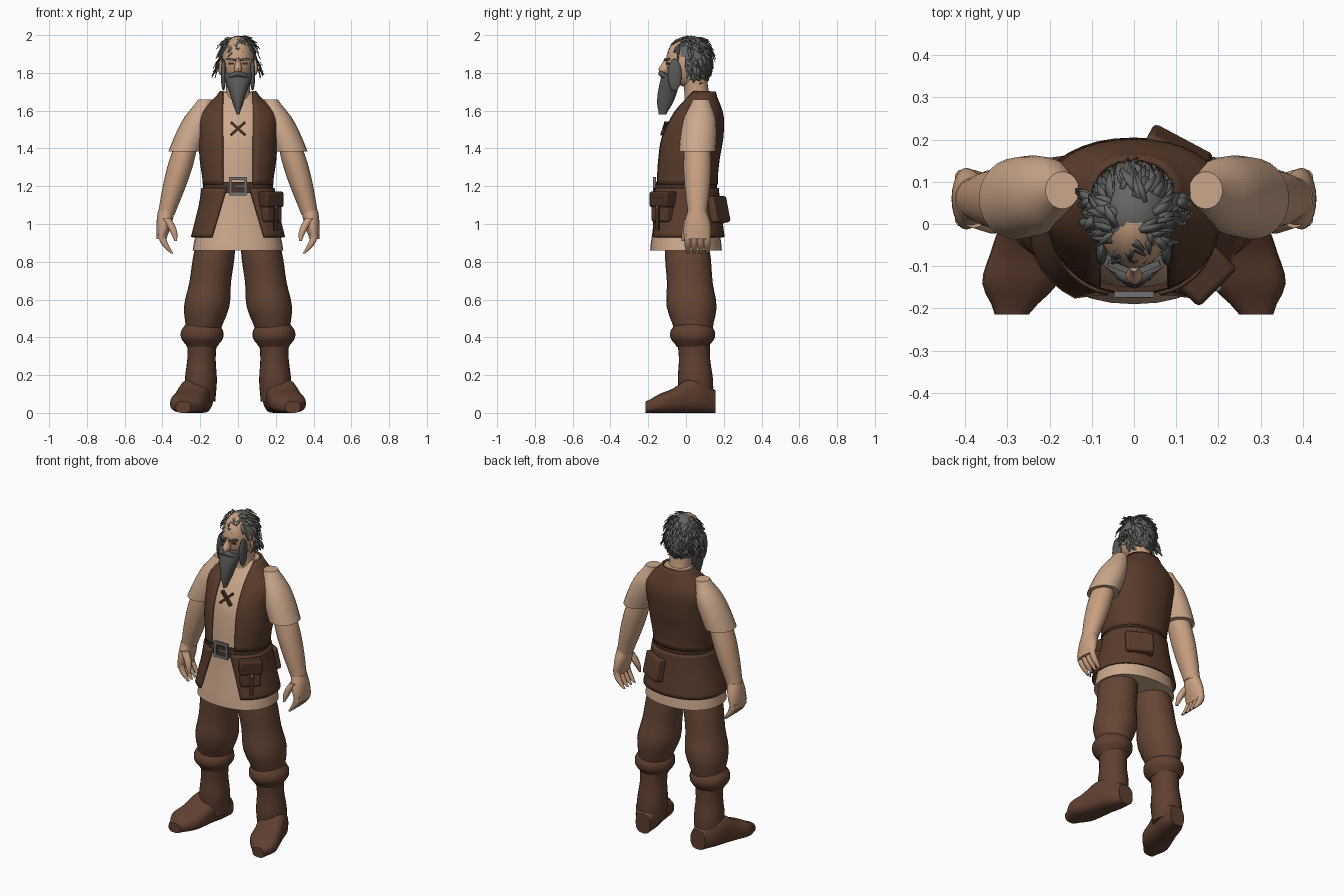
import bpy, bmesh, math, random
from mathutils import Vector

old = bpy.data.objects.get("Cube")
if old:
    bpy.data.objects.remove(old, do_unlink=True)


def material(name, *rgb):
    mat = bpy.data.materials.new(name)
    mat.use_nodes = True
    mat.diffuse_color = (*rgb, 1)
    mat.node_tree.nodes["Principled BSDF"].inputs["Base Color"].default_value = (*rgb, 1)
    return mat


SKIN = material("skin", .58, .35, .22)
LINEN = material("linen", .6, .39, .26)
LEATHER = material("vest_leather", .1, .045, .025)
CLOTH = material("trouser_brown", .13, .06, .035)
BOOT = material("boot_brown", .115, .05, .03)
DARK = material("dark_leather", .065, .03, .017)
HAIR = material("grey_hair", .13, .13, .125)
BEARD = material("grey_beard", .1, .1, .097)
METAL = material("buckle_metal", .17, .17, .18)

X, Y, Z = Vector((1, 0, 0)), Vector((0, 1, 0)), Vector((0, 0, 1))


def sample(values, f):
    """Smooth curve through evenly spaced values, with f from 0 to 1."""
    last = len(values) - 1
    i = max(0, min(int(f * last), last - 1))
    t = f * last - i
    a, b, c, d = (values[max(0, min(k, last))] for k in range(i - 1, i + 3))
    return b + t * ((c - a) + t * ((a + a - 5 * b + 4 * c - d) + t * (3 * (b - c) + d - a))) / 2


def finish(obj, mat, mirror=False, thickness=0, bevel=0):
    """Material, smooth shading with sharp edges, and modifiers."""
    obj.data.materials.append(mat)
    bpy.ops.object.select_all(action='DESELECT')
    obj.select_set(True)
    bpy.context.view_layer.objects.active = obj
    bpy.ops.object.shade_smooth_by_angle(angle=math.radians(45))
    if thickness:
        solid = obj.modifiers.new("Thickness", 'SOLIDIFY')
        solid.thickness = thickness
        solid.offset = 0
    if bevel:
        edge = obj.modifiers.new("Bevel", 'BEVEL')
        edge.width = bevel
        edge.segments = 2
    if mirror:
        obj.modifiers.new("Mirror", 'MIRROR')


def from_bmesh(name, bm):
    bmesh.ops.recalc_face_normals(bm, faces=bm.faces)
    mesh = bpy.data.meshes.new(name)
    bm.to_mesh(mesh)
    bm.free()
    obj = bpy.data.objects.new(name, mesh)
    bpy.context.collection.objects.link(obj)
    return obj


def skin(name, mat, rings, u=X, v=Y, sides=24, power=1, is_open=False, **kw):
    """Join rings (centre, width, depth, front opening angle) into a surface."""
    bm = bmesh.new()
    rows = []
    shape = lambda a: math.copysign(abs(a) ** power, a)
    for centre, width, depth, start in rings:
        angles = [start + 2 * (math.pi - start) * k / sides for k in range(sides + is_open)]
        rows.append([bm.verts.new(centre + u * width * shape(math.sin(t))
                                  - v * depth * shape(math.cos(t))) for t in angles])
    for a, b in zip(rows, rows[1:]):
        for k in range(sides):
            j = (k + 1) % len(a)
            bm.faces.new((a[k], a[j], b[j], b[k]))
    if not is_open:
        bm.faces.new(rows[0])
        bm.faces.new(rows[-1])
    finish(from_bmesh(name, bm), mat, **kw)


def limb(name, mat, start, end, widths, depths=None, aspect=1.1, bend=Vector(),
         flat=False, **kw):
    """A tapering tube; flat rests every ring on the ground."""
    depths = depths or [w * aspect for w in widths]
    start, end = Vector(start), Vector(end)
    steps = 3 * (len(widths) - 1)
    rings = []
    for k in range(steps + 1):
        f = k / steps
        centre = start.lerp(end, f) + bend * math.sin(f * math.pi)
        depth = sample(depths, f)
        if flat:
            centre.z = depth
        rings.append((centre, sample(widths, f), depth, 0))
    skin(name, mat, rings, **kw)


# Shared torso shape, evenly spaced from tunic hem to neck
HEM, NECK = .86, 1.7
WIDTH = (.24, .215, .185, .17, .185, .19, .19, .08)
DEPTH = (.19, .175, .16, .15, .15, .15, .12, .06)
SHIFT = (0, 0, 0, 0, .01, .03, .06, .08)


def garment(name, mat, low, high, grow, opening=None, steps=12, **kw):
    """A layer over the torso; opening gives its half width at a height."""
    rings = []
    for k in range(steps + 1):
        z = low + (high - low) * k / steps
        f = (z - HEM) / (NECK - HEM)
        width = sample(WIDTH, f) + grow
        start = math.asin(min(1, opening(z) / width) ** (1 / .9)) if opening else 0
        rings.append((Vector((0, sample(SHIFT, f), z)), width, sample(DEPTH, f) + grow, start))
    skin(name, mat, rings, sides=32, power=.9, is_open=bool(opening), **kw)


def place(name, mat, loc, rot, size, **kw):
    """Scale and turn the new primitive, keeping its origin at the centre line."""
    obj = bpy.context.object
    obj.name = name
    obj.location = loc
    obj.rotation_euler = [math.radians(a) for a in rot]
    obj.scale = size
    bpy.ops.object.transform_apply()
    finish(obj, mat, **kw)
    return obj


def box(name, mat, loc, size, rot=(0, 0, 0), **kw):
    bpy.ops.mesh.primitive_cube_add(size=1)
    return place(name, mat, loc, rot, size, **kw)


def ball(name, mat, loc, size, **kw):
    bpy.ops.mesh.primitive_uv_sphere_add(segments=24, ring_count=16)
    return place(name, mat, loc, (0, 0, 0), size, **kw)


# Trousers and boots
limb("trousers", CLOTH, (.11, 0, .95), (.185, .04, .43), (.1, .11, .11, .12, .09), mirror=True)
limb("boot_cuffs", BOOT, (.19, .035, .48), (.19, .035, .35), (.08, .11, .11, .08),
     aspect=1.05, mirror=True)
limb("boot_shafts", BOOT, (.19, .04, .4), (.2, .055, .06), (.08, .075, .085, .08), mirror=True)
limb("boot_feet", BOOT, (.19, .155, 0), (.29, -.215, 0), (.05, .08, .085, .09, .09, .04),
     (.06, .09, .09, .065, .05, .03), flat=True, v=Z, power=.75, mirror=True)

# Tunic, open vest, coat tails and belt
garment("tunic", LINEN, HEM, NECK, 0, steps=24)
garment("vest", LEATHER, 1.21, NECK, .012, lambda z: .08, steps=18, thickness=.012)
garment("coat_tails", LEATHER, .93, 1.19, .018, lambda z: .06 + .3 * (1.19 - z), thickness=.01)
garment("belt", DARK, 1.165, 1.222, .014, steps=2)

# Buckle and laces
for side in (-1, 1):
    box("buckle_side", METAL, (side * .04, -.167, 1.2), (.016, .014, .095))
    box("buckle_bar", METAL, (0, -.167, 1.2 + side * .04), (.09, .014, .016))
    box("lace", DARK, (0, -.114, 1.505), (.014, .02, .1), (-12, side * 48, 0))
box("buckle_prong", METAL, (.01, -.17, 1.2), (.06, .01, .012))

# Pouches at the left hip and behind
out = (X - Y).normalized()
hip = Vector((.168, -.12, 1.09))
turn = (0, 0, 45)
box("hip_pouch", LEATHER, hip, (.12, .075, .16), turn, bevel=.015)
box("hip_pouch_flap", DARK, hip + Z * .04, (.13, .09, .085), turn, bevel=.012)
box("hip_pouch_strap", DARK, hip + out * .042 - Z * .06, (.022, .008, .13), turn)
box("hip_pouch_stud", METAL, hip + out * .047, (.014, .008, .014), turn)
box("back_pouch", LEATHER, (.1, .165, 1.075), (.16, .06, .14), (12, 0, -28), bevel=.012)

# Short sleeves, arms and hands
limb("sleeves", LINEN, (.17, .08, 1.66), (.28, .06, 1.385), (.04, .075, .087, .088), mirror=True)
limb("arms", SKIN, (.265, .06, 1.45), (.38, .06, 1.05), (.06, .067, .06, .045), mirror=True)
limb("palms", SKIN, (.38, .06, 1.07), (.405, .06, .92), (.044, .042, .036, .026),
     (.05, .066, .073, .07), mirror=True)
for i, name in enumerate(("index", "middle", "ring", "little")):
    y = .01 + i * .034
    limb(name + "_fingers", SKIN, (.405, y, .95), (.35, y, .845), (.02, .02, .018, .008),
         aspect=.9, bend=X * .012, sides=10, mirror=True)
limb("thumbs", SKIN, (.38, .015, 1.03), (.33, -.015, .91), (.025, .023, .018, .008),
     aspect=1, bend=-X * .01, sides=10, mirror=True)

# Head and face
limb("neck", SKIN, (0, .07, 1.6), (0, .045, 1.78), (.08, .065, .065), aspect=1)
ball("head", SKIN, (0, .01, 1.86), (.086, .116, .135))
limb("nose", SKIN, (0, -.098, 1.88), (0, -.118, 1.795), (.01, .014, .022, .015),
     aspect=1.5, sides=10)
ball("ears", SKIN, (.093, .02, 1.83), (.012, .024, .042), mirror=True)
box("eyes", DARK, (.036, -.096, 1.85), (.026, .009, .01), (0, 0, 20), mirror=True)
box("brows", HAIR, (.038, -.101, 1.871), (.05, .014, .011), (0, -8, 22), mirror=True)

# Beard, cheek whiskers and moustache
limb("beard", BEARD, (0, -.075, 1.8), (0, -.125, 1.58), (.08, .062, .043, .027, .008),
     (.05, .052, .05, .04, .02))
ball("cheek_whiskers", BEARD, (.077, -.06, 1.79), (.014, .037, .085), mirror=True)
limb("moustache", BEARD, (0, -.13, 1.797), (.08, -.075, 1.775), (.017, .016, .014, .006),
     aspect=.9, u=Y, v=Z, sides=10, bend=-Y * .012, mirror=True)

# Hair cap, cut away over the face and jaw
SKULL, SPREAD = Vector((0, .025, 1.86)), Vector((.1, .114, .137))
cap = ball("hair_cap", HAIR, SKULL, SPREAD)
bm = bmesh.new()
bm.from_mesh(cap.data)
face = [f for f in bm.faces if f.calc_center_median().z < 1.93
        and f.calc_center_median().y < (1.9 - f.calc_center_median().z) / 2 - .03]
bmesh.ops.delete(bm, geom=face, context='FACES')
bm.to_mesh(cap.data)
bm.free()

# Loose locks combed down over the cap, with tufts by the ears
random.seed(4)
rand = random.uniform
bm = bmesh.new()


def lock(root, flow, normal, length, width):
    side = flow.cross(normal).normalized() * width
    rows = []
    for k, taper in enumerate((.7, 1, .3)):
        mid = root + flow * length * k / 2 + normal * (.007 * k - length * k * k * .06)
        mid.z = min(mid.z, 2)
        rows.append([bm.verts.new(mid + side * s * taper) for s in (-1, 1)])
    for a, b in zip(rows, rows[1:]):
        bm.faces.new((a[0], a[1], b[1], b[0]))


while len(bm.faces) < 360:
    turn, height = rand(0, math.tau), rand(-.9, .95)
    around = math.sqrt(1 - height * height)
    normal = Vector((math.sin(turn) * around, math.cos(turn) * around, height))
    if height < .45 and normal.y < .1:
        continue
    comb = Vector((rand(-.5, .5), rand(0, .6), -.9))
    flow = (comb - normal * comb.dot(normal)).normalized()
    lock(SKULL + normal * SPREAD, flow, normal, rand(.04, .075), rand(.006, .013))
for side in (-1, 1):
    for k in range(14):
        root = Vector((side * .098, rand(0, .08), rand(1.82, 1.88)))
        flow = Vector((side * rand(.2, .7), rand(-.4, .4), -.7)).normalized()
        lock(root, flow, X * side + Z, rand(.04, .07), .011)
finish(from_bmesh("hair_locks", bm), HAIR, thickness=.003)
